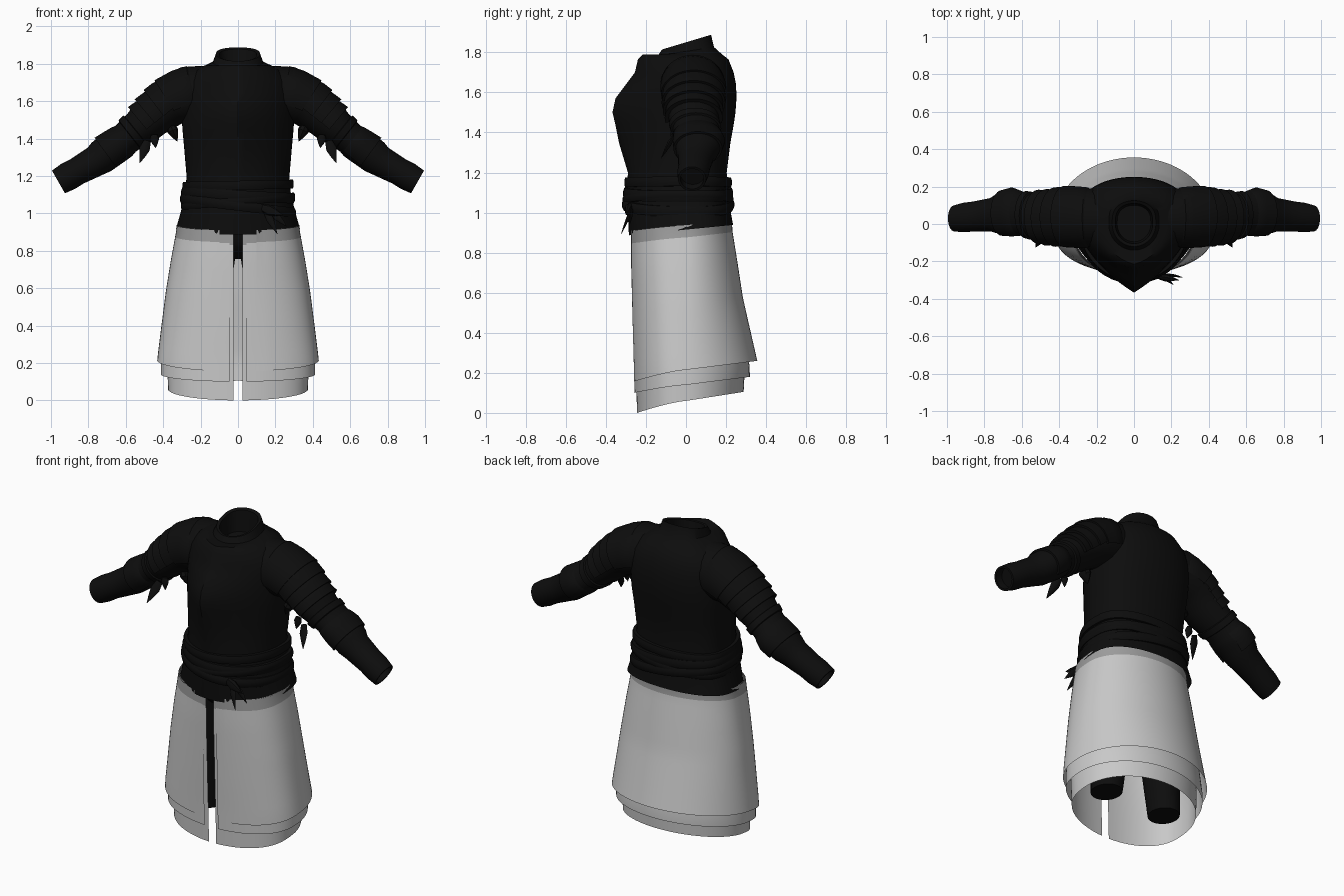
import bpy, bmesh, math
from math import sin, cos, pi, asin, radians
from mathutils import Vector

if "Cube" in bpy.data.objects:
    bpy.data.objects.remove(bpy.data.objects["Cube"])


def material(name, v):
    m = bpy.data.materials.new(name)
    m.use_nodes = True
    m.diffuse_color = (v, v, v, 1)
    m.node_tree.nodes["Principled BSDF"].inputs["Base Color"].default_value = (v, v, v, 1)
    return m


BLACK = material("black cloth", 0.004)
GREY = material("light grey skirt", 0.58)
BAND = material("mid grey waistband", 0.33)


def loft(name, rings, mats=(BLACK,), closed=True, cap_start=False, cap_end=False, rule=None):
    """Skin a list of rings of points into one smooth object."""
    bm = bmesh.new()
    rows = [[bm.verts.new(p) for p in ring] for ring in rings]
    n = len(rows[0])
    for i in range(len(rows) - 1):
        for j in range(n if closed else n - 1):
            k = (j + 1) % n
            f = bm.faces.new((rows[i][j], rows[i][k], rows[i + 1][k], rows[i + 1][j]))
            f.material_index = rule(i) if rule else 0
    if cap_start:
        bm.faces.new(rows[0])
    if cap_end:
        bm.faces.new(rows[-1])
    bmesh.ops.recalc_face_normals(bm, faces=bm.faces)
    mesh = bpy.data.meshes.new(name)
    bm.to_mesh(mesh)
    bm.free()
    for m in mats:
        mesh.materials.append(m)
    mesh.shade_smooth()
    mesh.set_sharp_from_angle(angle=radians(40))
    ob = bpy.data.objects.new(name, mesh)
    bpy.context.collection.objects.link(ob)
    return ob


def lerp_table(table, u):
    i = max(0, min(int(u), len(table) - 2))
    return [a + (b - a) * (u - i) for a, b in zip(table[i], table[i + 1])]


def section(z, w, f, b, ridge=0, tilt=0, tilt_x=0, n=48):
    """Body cross-section: flat back, front blended towards a keel."""
    pts = []
    for i in range(n):
        a = 2 * pi * i / n
        c, s = cos(a), sin(a)
        if s >= 0:
            y = b * s ** 0.65
        else:
            y = -f * ((1 - ridge) * -s + ridge * (1 - abs(c)))
        pts.append((w * c, y, z + tilt * y + tilt_x * w * c))
    return pts


# Jacket body, ending in a tilted collar with an inner lining
torso = [
    (0.915, .332, .285, .235, 0, .1), (1.0, .308, .29, .222, 0, .04),
    (1.1, .283, .295, .215, 0), (1.2, .275, .29, .203, .1),
    (1.35, .288, .335, .222, .35), (1.45, .297, .355, .24, .45),
    (1.5, .30, .367, .247, .5), (1.57, .30, .352, .252, .5),
    (1.64, .295, .30, .25, .4), (1.7, .28, .255, .238, .3),
    (1.765, .225, .24, .212, .2), (1.79, .18, .215, .18, .2),
    (1.805, .135, .14, .14, 0, .15), (1.85, .117, .12, .125, 0, .3),
    (1.845, .1, .105, .11, 0, .3), (1.74, .09, .095, .1, 0, .1)]
loft("jacket_body", [section(*r) for r in torso], cap_end=True)


# Wrapped belts around the waist
def belt(name, z, h, tilt_x, grow):
    prof = [(-h, -.01), (-h, grow * .7), (-h * .4, grow), (h * .4, grow), (h, grow * .7), (h, -.01)]
    loft(name, [section(z + dz, .284 + g, .294 + g, .215 + g, 0, 0, tilt_x) for dz, g in prof])


belt("upper_belt", 1.15, .024, .02, .014)
belt("middle_belt", 1.095, .028, -.05, .02)
belt("lower_belt", 1.04, .026, -.12, .026)
belt("slung_belt", 1.065, .022, .08, .022)


# Tapered cloth tips
def tip(name, base, end, wide, thin):
    base, end = Vector(base), Vector(end)
    d = (end - base).normalized()
    u = d.cross(Vector((0, 1, 0))).normalized()
    v = d.cross(u)
    rings = []
    for t, k in ((0, .7), (.35, 1), (.7, .55), (1, .04)):
        p = base.lerp(end, t)
        rings.append([p + u * wide * k * cos(a) + v * thin * k * sin(a)
                      for a in (i * pi / 4 for i in range(8))])
    loft(name, rings, cap_start=True, cap_end=True)


tip("belt_knot", (.13, -.28, 1.03), (.24, -.30, .99), .03, .02)
tip("belt_tail_inner", (.15, -.275, 1.01), (.21, -.325, .89), .02, .008)
tip("belt_tail_outer", (.18, -.27, 1.01), (.26, -.285, .93), .02, .008)

# Sleeve stations: x, z, radius up, radius sideways, y centre
arm = [(.16, 1.64, .15, .15, .03), (.27, 1.635, .15, .16, .035),
       (.37, 1.59, .13, .15, .04), (.46, 1.515, .112, .13, .035),
       (.53, 1.455, .098, .12, .04), (.60, 1.40, .088, .115, .055),
       (.65, 1.36, .093, .125, .065), (.70, 1.325, .093, .112, .06),
       (.76, 1.28, .083, .09, .05), (.86, 1.225, .074, .08, .04),
       (.96, 1.168, .07, .07, .03)]


def arm_point(u, ang, off, side):
    x, z, r, ry, cy = lerp_table(arm, u)
    a, b = lerp_table(arm, max(0, u - .8)), lerp_table(arm, min(len(arm) - 1, u + .8))
    d = Vector((b[0] - a[0], b[1] - a[1])).normalized()
    h = (r + off) * cos(ang)
    return (side * (x - d.y * h), cy + (ry + off) * sin(ang), z + d.x * h)


def arm_ring(u, off, side, half=pi, n=28):
    full = half == pi
    return [arm_point(u, -half + 2 * half * i / (n if full else n - 1), off, side) for i in range(n)]


# Plates over the sleeve: start, end, flare, half arc in degrees
plates = {"shoulder_cap": (.7, 2.0, .014, 110), "upper_lame": (1.8, 2.55, .02, 105),
          "middle_lame": (2.35, 3.1, .022, 105), "lower_lame": (2.9, 3.7, .022, 105),
          "elbow_guard": (5.1, 7.1, .012, 140)}

for side, label in ((1, "left"), (-1, "right")):
    rings = [arm_ring(i / 2, .004 if i % 4 == 3 else 0, side) for i in range(2 * len(arm) - 1)]
    rings += [arm_ring(10, -.012, side), arm_ring(9.6, -.014, side)]
    loft(label + "_sleeve", rings, cap_start=True, cap_end=True)
    for name, (u0, u1, flare, deg) in plates.items():
        steps = ((0, -.004), (.08, .004), (.5, flare * .6), (1, flare), (1, -.002))
        loft(label + "_" + name,
             [arm_ring(u0 + (u1 - u0) * t, o, side, radians(deg)) for t, o in steps], closed=False)
    # Strap around the upper arm with hanging tips
    loft(label + "_arm_strap", [arm_ring(u, o, side) for u, o in
                                ((4.2, -.002), (4.25, .01), (4.65, .01), (4.7, -.002))])
    tip(label + "_strap_tip", (side * .485, -.06, 1.385), (side * .525, -.125, 1.27), .028, .012)
    tip(label + "_strap_knot", (side * .45, -.06, 1.42), (side * .44, -.07, 1.35), .025, .015)
    tip(label + "_armpit_tab", (side * .36, .0, 1.47), (side * .325, -.01, 1.385), .03, .04)
    # Trouser leg
    leg = [(.86, .13, .125), (.74, .14, .122), (.55, .16, .112), (.35, .185, .1), (.1, .205, .085)]
    loft(label + "_trouser_leg",
         [[(side * x + r * cos(a), .01 + r * 1.1 * sin(a), z)
           for a in (2 * pi * i / 24 for i in range(24))] for z, x, r in leg],
         cap_start=True, cap_end=True)

# Trouser seat
loft("trouser_seat", [section(z, w, f, f * .9) for z, w, f in
                      ((.95, .27, .2), (.85, .26, .2), (.79, .2, .15), (.755, .09, .08))],
     cap_start=True, cap_end=True)

# Skirt outline by height, from waist to hem: width, front, back
outline = [(.328, .28, .23), (.36, .28, .258), (.388, .276, .285),
           (.41, .272, .325), (.432, .267, .365), (.437, .264, .372)]


def skirt(name, gap, hem, kx, kf, kb, inset, cols=72):
    """Open-fronted skirt layer; hem gives front, side and back heights."""
    drops = [0, .03, .085] + [.085 + .915 * i / 14 for i in range(1, 15)]
    rings = []
    for v in drops:
        ring = []
        for j in range(cols + 1):
            # The opening keeps a constant width down the front
            d = asin(gap / .38)
            a = -pi / 2 + d + (2 * pi - 2 * d) * j / cols
            s = sin(a)
            end = hem[1] + (hem[2] - hem[1]) * s if s > 0 else hem[1] + (hem[0] - hem[1]) * -s
            top = .937 + (.025 if s > 0 else .028) * s
            z = top + (end - top) * v
            w, f, b = lerp_table(outline, max(0, (.92 - z) / .175))
            w = w * (1 - (1 - kx) * v) - inset
            f = f * (1 - (1 - kf) * v) - inset
            b = b * (1 - (1 - kb) * v) - inset
            x = w * cos(a)
            if j in (0, cols):
                x = math.copysign(gap, x)
            ring.append((x, b * s if s > 0 else -f * (-s) ** .75, z))
        rings.append(ring)
    loft(name, rings, mats=(GREY, BAND), closed=False, rule=lambda i: 1 if i < 2 else 0)


skirt("outer_skirt", .1, (.155, .215, .26), 1, 1, 1, 0)
skirt("middle_skirt", .045, (.10, .14, .18), .96, .99, .88, .004)
skirt("inner_skirt", .024, (0, .06, .105), .875, .96, .8, .008)
